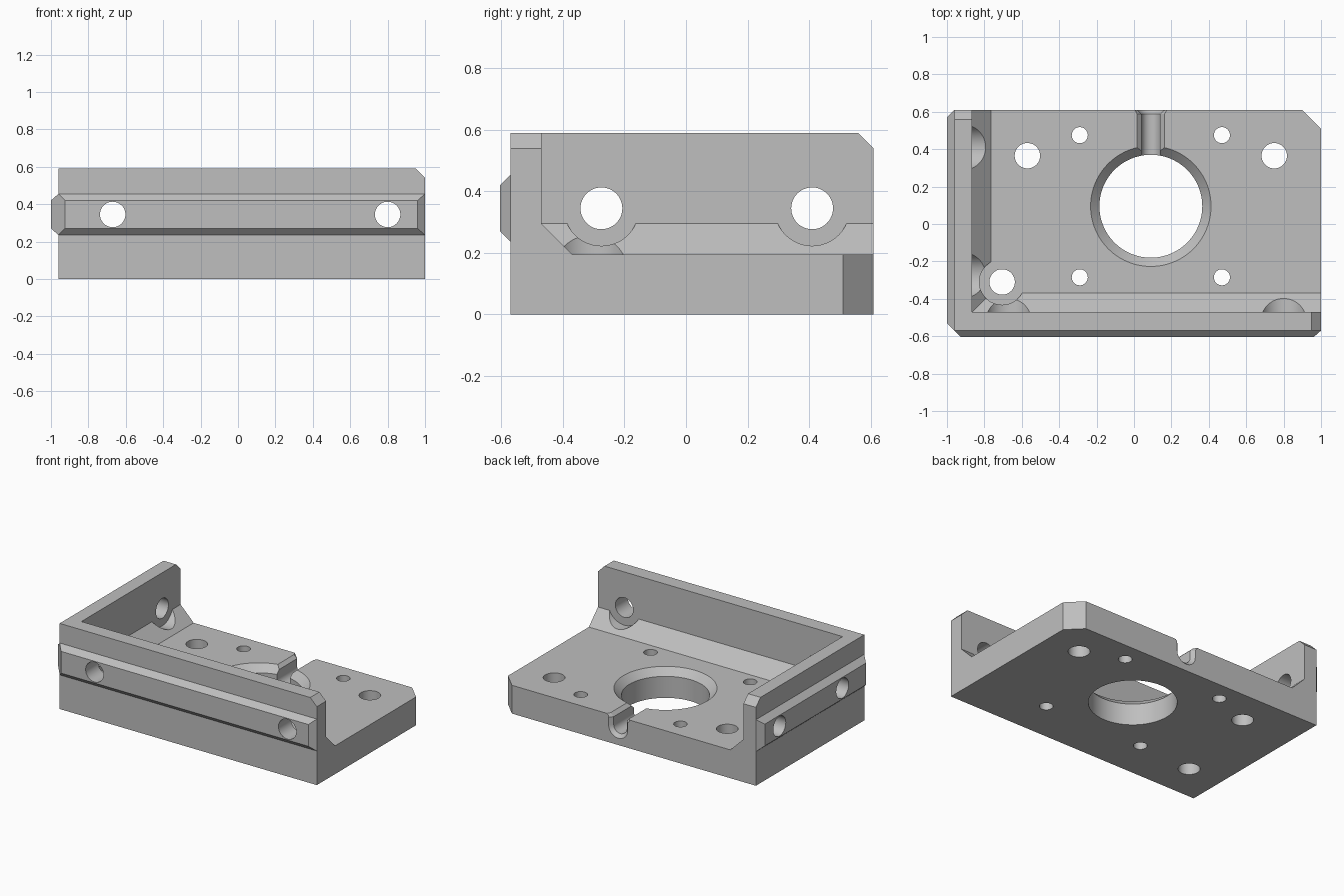
import bpy, bmesh, math

if "Cube" in bpy.data.objects:
    bpy.data.objects.remove(bpy.data.objects["Cube"])

grey = bpy.data.materials.new("light_grey")
grey.diffuse_color = (0.52, 0.52, 0.52, 1)
grey.use_nodes = True
grey.node_tree.nodes["Principled BSDF"].inputs["Base Color"].default_value = grey.diffuse_color


def loft(name, rings):
    """Closed solid skinned through rings of equal point count."""
    bm = bmesh.new()
    vs = [[bm.verts.new(p) for p in r] for r in rings]
    n = len(rings[0])
    for a, b in zip(vs, vs[1:]):
        for i in range(n):
            j = (i + 1) % n
            bm.faces.new((a[i], a[j], b[j], b[i]))
    bm.faces.new(vs[0][::-1])
    bm.faces.new(vs[-1])
    bmesh.ops.recalc_face_normals(bm, faces=bm.faces)
    me = bpy.data.meshes.new(name)
    bm.to_mesh(me)
    bm.free()
    me.materials.append(grey)
    ob = bpy.data.objects.new(name, me)
    bpy.context.collection.objects.link(ob)
    return ob


def place(axis, u, v, w):
    """Point with w along the axis and u, v across it."""
    return {'x': (w, u, v), 'y': (u, w, v), 'z': (u, v, w)}[axis]


def rect(axis, u0, u1, v0, v1, w):
    return [place(axis, u, v, w) for u, v in ((u0, v0), (u1, v0), (u1, v1), (u0, v1))]


def round_solid(name, axis, u, v, stations, n=48):
    """Turned solid; stations are (position along axis, radius)."""
    return loft(name, [[place(axis, u + r * math.cos(2 * math.pi * i / n),
                              v + r * math.sin(2 * math.pi * i / n), w)
                        for i in range(n)] for w, r in stations])


# Solid block with one clipped corner
outline = [(-0.96, -0.57), (1, -0.57), (1, 0.51), (0.9, 0.61), (-0.96, 0.61)]
body = loft("corner_bracket", [[(x, y, z) for x, y in outline] for z in (0, 0.59)])
bpy.context.view_layer.objects.active = body
body.select_set(True)


def combine(tool, op='DIFFERENCE'):
    m = body.modifiers.new("combine", 'BOOLEAN')
    m.object, m.operation, m.solver = tool, op, 'EXACT'
    bpy.ops.object.modifier_apply(modifier=m.name)
    bpy.data.objects.remove(tool)


# Pocket with sloped foot, leaving the base plate and two walls
combine(loft("pocket", [rect('z', -0.765, 1.2, -0.37, 0.8, 0.195),
                        rect('z', -0.865, 1.2, -0.47, 0.8, 0.295),
                        rect('z', -0.865, 1.2, -0.47, 0.8, 0.8)]))

# Chamfers on the free ends of the walls
combine(loft("front_wall_chamfer", [[(1.1, y, 0.44), (1.1, y, 0.74), (0.8, y, 0.74)]
                                    for y in (-0.7, -0.4)]))
combine(loft("left_wall_chamfer", [[(x, 0.71, 0.44), (x, 0.71, 0.74), (x, 0.41, 0.74)]
                                   for x in (-1.1, -0.8)]))

# Bevelled rails on the outside of both walls
combine(loft("front_rail", [rect('y', -0.94, 0.98, 0.255, 0.435, -0.55),
                            rect('y', -0.96, 1.0, 0.235, 0.455, -0.57),
                            rect('y', -0.925, 0.96, 0.27, 0.42, -0.605)]), 'UNION')
combine(loft("left_rail", [rect('x', -0.55, 0.59, 0.255, 0.435, -0.94),
                           rect('x', -0.57, 0.61, 0.235, 0.455, -0.96),
                           rect('x', -0.53, 0.57, 0.27, 0.42, -1.0)]), 'UNION')

# Counterbores and bolt holes through the walls
for x in (-0.67, 0.80):
    combine(round_solid("counterbore", 'y', x, 0.345, [(-0.47, 0.122), (-0.36, 0.122)]))
    combine(round_solid("wall_hole", 'y', x, 0.345, [(-0.7, 0.068), (-0.36, 0.068)]))
for y in (-0.275, 0.41):
    combine(round_solid("counterbore", 'x', y, 0.345, [(-0.865, 0.122), (-0.755, 0.122)]))
    combine(round_solid("wall_hole", 'x', y, 0.345, [(-1.1, 0.068), (-0.755, 0.068)]))

# Holes through the base plate
combine(round_solid("counterbore", 'z', -0.705, -0.31, [(0.195, 0.122), (0.4, 0.122)]))
for x, y in ((-0.57, 0.365), (0.75, 0.365), (-0.705, -0.31)):
    combine(round_solid("bolt_hole", 'z', x, y, [(-0.1, 0.068), (0.4, 0.068)]))
for x in (-0.29, 0.47):
    for y in (-0.285, 0.475):
        combine(round_solid("small_hole", 'z', x, y, [(-0.1, 0.043), (0.4, 0.043)], 32))

# Large centre bore with chamfered rim
combine(round_solid("centre_bore", 'z', 0.09, 0.095,
                    [(-0.1, 0.275), (0.148, 0.275), (0.195, 0.322), (0.3, 0.322)], 96))


# Round-bottomed groove from the bore to the back edge, flared at its end
def groove_ring(y, r, top):
    arc = [(0.09 + r * math.cos(a), y, 0.12 + r * math.sin(a))
           for a in (math.pi + math.pi * i / 20 for i in range(21))]
    return arc + [(0.09 + r, y, 0.173), (0.09 + top, y, 0.195), (0.09 + top, y, 0.3),
                  (0.09 - top, y, 0.3), (0.09 - top, y, 0.195), (0.09 - r, y, 0.173)]


combine(loft("groove", [groove_ring(0.25, 0.05, 0.073), groove_ring(0.587, 0.05, 0.073),
                        groove_ring(0.633, 0.096, 0.098)]))

bpy.ops.object.shade_smooth_by_angle(angle=math.radians(25))
